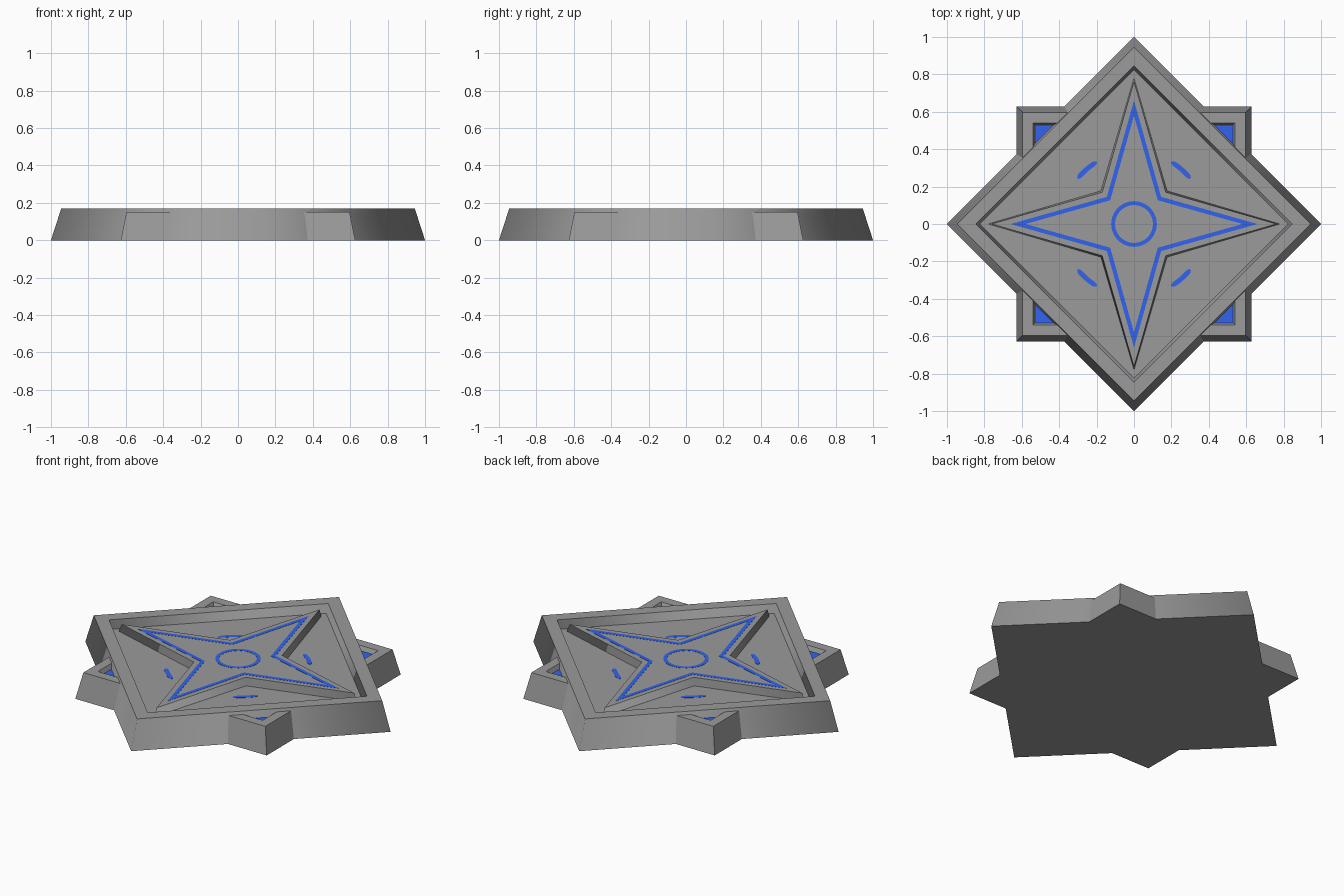
import bpy, bmesh, math
from mathutils import Matrix

if "Cube" in bpy.data.objects:
    bpy.data.objects.remove(bpy.data.objects["Cube"])


def material(name, colour):
    m = bpy.data.materials.new(name)
    m.diffuse_color = (*colour, 1)
    m.use_nodes = True
    m.node_tree.nodes["Principled BSDF"].inputs["Base Color"].default_value = m.diffuse_color
    return m


blue = material("blue", (0.032, 0.125, 0.86))
stone = material("dark_grey", (0.325, 0.325, 0.325))


def finish(bm, name, mat=stone, soft_walls=False):
    bmesh.ops.recalc_face_normals(bm, faces=bm.faces)
    if soft_walls:
        # walls blend around corners, level edges stay crisp
        for f in bm.faces:
            f.smooth = True
        for e in bm.edges:
            e.smooth = abs(e.verts[0].co.z - e.verts[1].co.z) > 1e-4
    me = bpy.data.meshes.new(name)
    bm.to_mesh(me)
    bm.free()
    me.materials.append(mat)
    ob = bpy.data.objects.new(name, me)
    bpy.context.collection.objects.link(ob)
    return ob


def loft(rings, cap_start=True, cap_end=True, closed=False):
    """Skin a list of rings, each a (points, z) pair."""
    bm = bmesh.new()
    vs = [[bm.verts.new((x, y, z)) for x, y in pts] for pts, z in rings]
    n = len(vs[0])
    pairs = list(zip(vs, vs[1:])) + ([(vs[-1], vs[0])] if closed else [])
    for a, b in pairs:
        for i in range(n):
            j = (i + 1) % n
            bm.faces.new((a[i], a[j], b[j], b[i]))
    if not closed:
        if cap_start:
            bm.faces.new(vs[0])
        if cap_end:
            bm.faces.new(vs[-1])
    return bm


def diamond(r):
    return [(r, 0), (0, r), (-r, 0), (0, -r)]


def square(h):
    return [(h, h), (-h, h), (-h, -h), (h, -h)]


def star(tip, notch):
    pts = []
    for k in range(4):
        a = k * math.pi / 2
        pts.append((tip * math.cos(a), tip * math.sin(a)))
        a += math.pi / 4
        d = notch * math.sqrt(2)
        pts.append((d * math.cos(a), d * math.sin(a)))
    return pts


def circle(r, n=48):
    return [(r * math.cos(2 * math.pi * i / n), r * math.sin(2 * math.pi * i / n))
            for i in range(n)]


def band(outer, inner, z0, z1, name):
    """Thin raised outline between two loops."""
    return finish(loft([(outer, z0), (outer, z1), (inner, z1), (inner, z0)], closed=True),
                  name, blue)


FLOOR, STAR_TOP = 0.12, 0.166

# Diamond slab with raised rim and sunken floor
finish(loft([(diamond(1), 0), (diamond(0.945), 0.17), (diamond(0.845), 0.17),
             (diamond(0.825), FLOOR)]), "diamond_slab", soft_walls=True)

# Raised four-pointed star with its blue inlays
finish(loft([(star(0.78, 0.177), FLOOR), (star(0.762, 0.17), STAR_TOP)],
            cap_start=False), "star_plate", soft_walls=True)
band(star(0.66, 0.145), star(0.58, 0.127), STAR_TOP - 0.002, STAR_TOP + 0.001, "star_outline")
band(circle(0.122), circle(0.101), STAR_TOP - 0.002, STAR_TOP + 0.001, "centre_ring")

# Square slab corners, trimmed where they enter the diamond
for k in range(4):
    rot = Matrix.Rotation(k * math.pi / 2, 4, 'Z')
    frame = loft([(square(0.627), 0), (square(0.596), 0.152), (square(0.54), 0.152),
                  (square(0.528), 0.127)], cap_end=False)
    panel = loft([(square(0.528), 0.127)], cap_end=False)
    for bm, name, mat in ((frame, "corner_frame", stone), (panel, "corner_panel", blue)):
        bmesh.ops.bisect_plane(bm, geom=bm.verts[:] + bm.edges[:] + bm.faces[:],
                               plane_co=(0.465, 0.465, 0), plane_no=(1, 1, 0),
                               clear_inner=True)
        bm.transform(rot)
        ob = finish(bm, f"{name}_{k + 1}", mat)
        # panels face upward
        if mat is blue and ob.data.polygons[0].normal.z < 0:
            ob.data.flip_normals()

# Short curved blue dashes with rounded ends on the sunken floor
N = 12
for sx in (1, -1):
    for sy in (1, -1):
        out, inn = [], []
        for i in range(N + 1):
            t = i / N
            a = math.radians(39 + 20 * t)
            w = 0.004 + 0.009 * (1 - abs(2 * t - 1) ** 8)
            out.append((sx * (0.387 + w) * math.cos(a), sy * (0.387 + w) * math.sin(a)))
            inn.append((sx * (0.387 - w) * math.cos(a), sy * (0.387 - w) * math.sin(a)))
        pts = out + inn[::-1]
        finish(loft([(pts, FLOOR - 0.002), (pts, FLOOR + 0.001)]), "floor_dash", blue)
